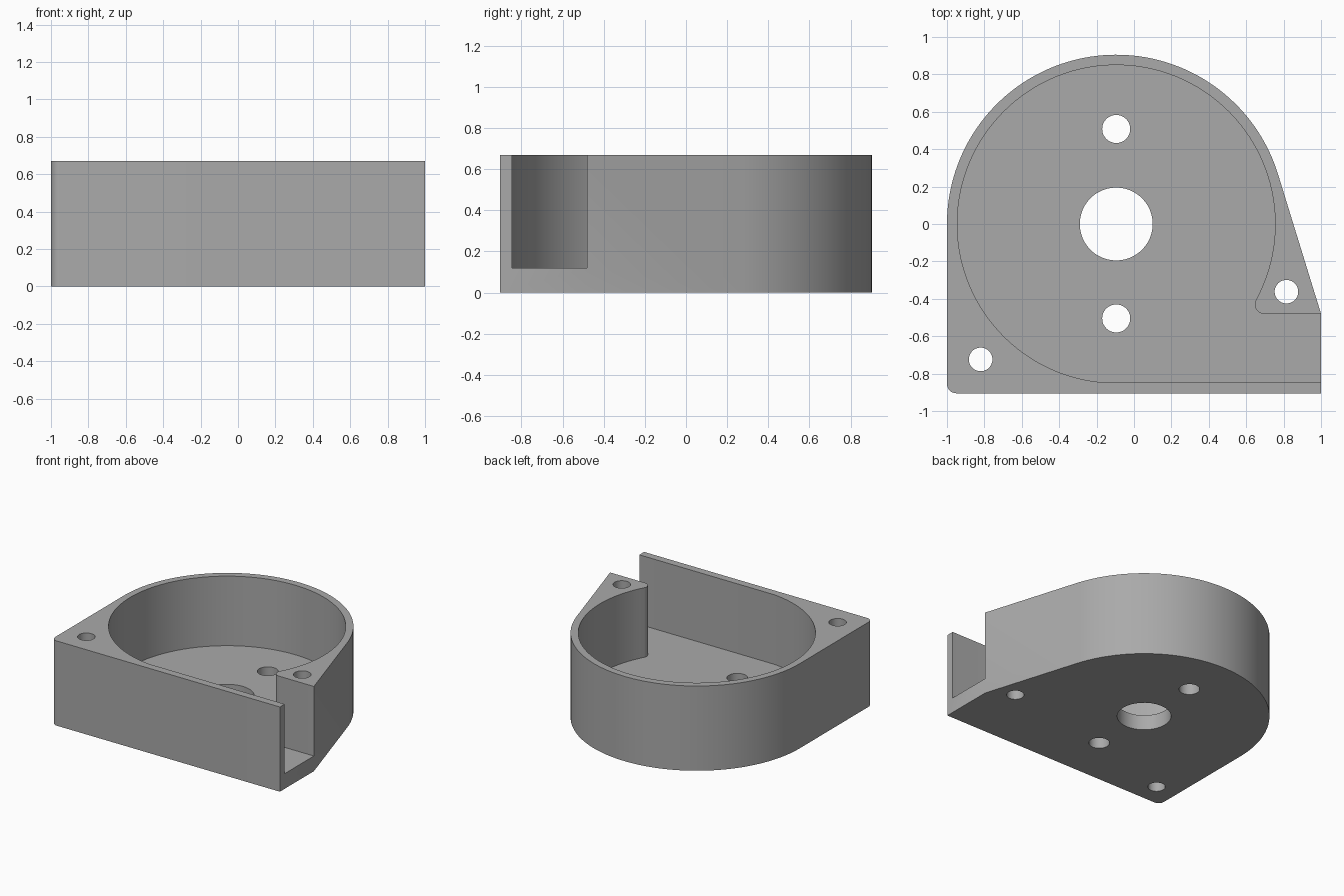
import bpy
import bmesh
from math import acos, atan2, cos, hypot, pi, radians, sin

if "Cube" in bpy.data.objects:
    bpy.data.objects.remove(bpy.data.objects["Cube"])

HEIGHT, FLOOR = 0.67, 0.12
CX, OUTER, INNER = -0.095, 0.905, 0.85
SLOT_TOP, SLOT_BOTTOM = -0.48, -0.845
ROUND = 0.05

grey = bpy.data.materials.new("plain grey")
grey.use_nodes = True
colour = (0.4, 0.4, 0.4, 1)
grey.diffuse_color = colour
grey.node_tree.nodes["Principled BSDF"].inputs["Base Color"].default_value = colour


def arc(x, y, r, start, end, steps):
    return [(x + r * cos(start + (end - start) * i / steps),
             y + r * sin(start + (end - start) * i / steps)) for i in range(steps + 1)]


def prism(name, outline, z0, z1):
    """Extrude a counter-clockwise outline from z0 to z1."""
    bm = bmesh.new()
    face = bm.faces.new([bm.verts.new((x, y, z0)) for x, y in outline])
    top = bmesh.ops.extrude_face_region(bm, geom=[face])["geom"]
    bmesh.ops.translate(bm, vec=(0, 0, z1 - z0),
                        verts=[v for v in top if isinstance(v, bmesh.types.BMVert)])
    bmesh.ops.recalc_face_normals(bm, faces=bm.faces)
    mesh = bpy.data.meshes.new(name)
    bm.to_mesh(mesh)
    bm.free()
    mesh.materials.append(grey)
    obj = bpy.data.objects.new(name, mesh)
    bpy.context.collection.objects.link(obj)
    return obj


# Housing block: round back, straight front, sloped side tangent to the round
tangent = atan2(SLOT_TOP, 1 - CX) + acos(OUTER / hypot(1 - CX, SLOT_TOP))
body = [(1, -OUTER), (1, SLOT_TOP)]
body += arc(CX, 0, OUTER, tangent, pi, 80)
body += arc(-1 + ROUND, -OUTER + ROUND, ROUND, pi, 1.5 * pi, 8)
housing = prism("housing", body, 0, HEIGHT)

# Cavity: round chamber with an outlet slot and a rounded tongue
tongue_y = SLOT_TOP + ROUND
tongue_x = CX + ((INNER + ROUND) ** 2 - tongue_y ** 2) ** 0.5
tip = atan2(tongue_y, tongue_x - CX)
chamber_end = 2 * pi - acos(-SLOT_BOTTOM / INNER) - pi / 2
cavity = arc(CX, 0, INNER, tip, chamber_end, 100)
cavity += [(1.2, SLOT_BOTTOM), (1.2, SLOT_TOP)]
cavity += arc(tongue_x, tongue_y, ROUND, 1.5 * pi, pi + tip, 12)[:-1]
cutters = [prism("cavity_cutter", cavity, FLOOR, HEIGHT + 0.2)]

# Shaft hole, two motor screw holes and two mounting holes
for x, y, r in [(CX, 0, 0.195), (CX, 0.508, 0.075), (CX, -0.505, 0.075),
                (0.815, -0.362, 0.063), (-0.82, -0.724, 0.063)]:
    cutters.append(prism("hole_cutter", arc(x, y, r, 0, 2 * pi, 48)[:-1], -0.2, HEIGHT + 0.2))

bpy.context.view_layer.objects.active = housing
housing.select_set(True)
for cutter in cutters:
    cut = housing.modifiers.new("cut", "BOOLEAN")
    cut.operation = "DIFFERENCE"
    cut.solver = "EXACT"
    cut.object = cutter
    bpy.ops.object.modifier_apply(modifier=cut.name)
    bpy.data.objects.remove(cutter)

bpy.ops.object.shade_smooth_by_angle(angle=radians(30))
